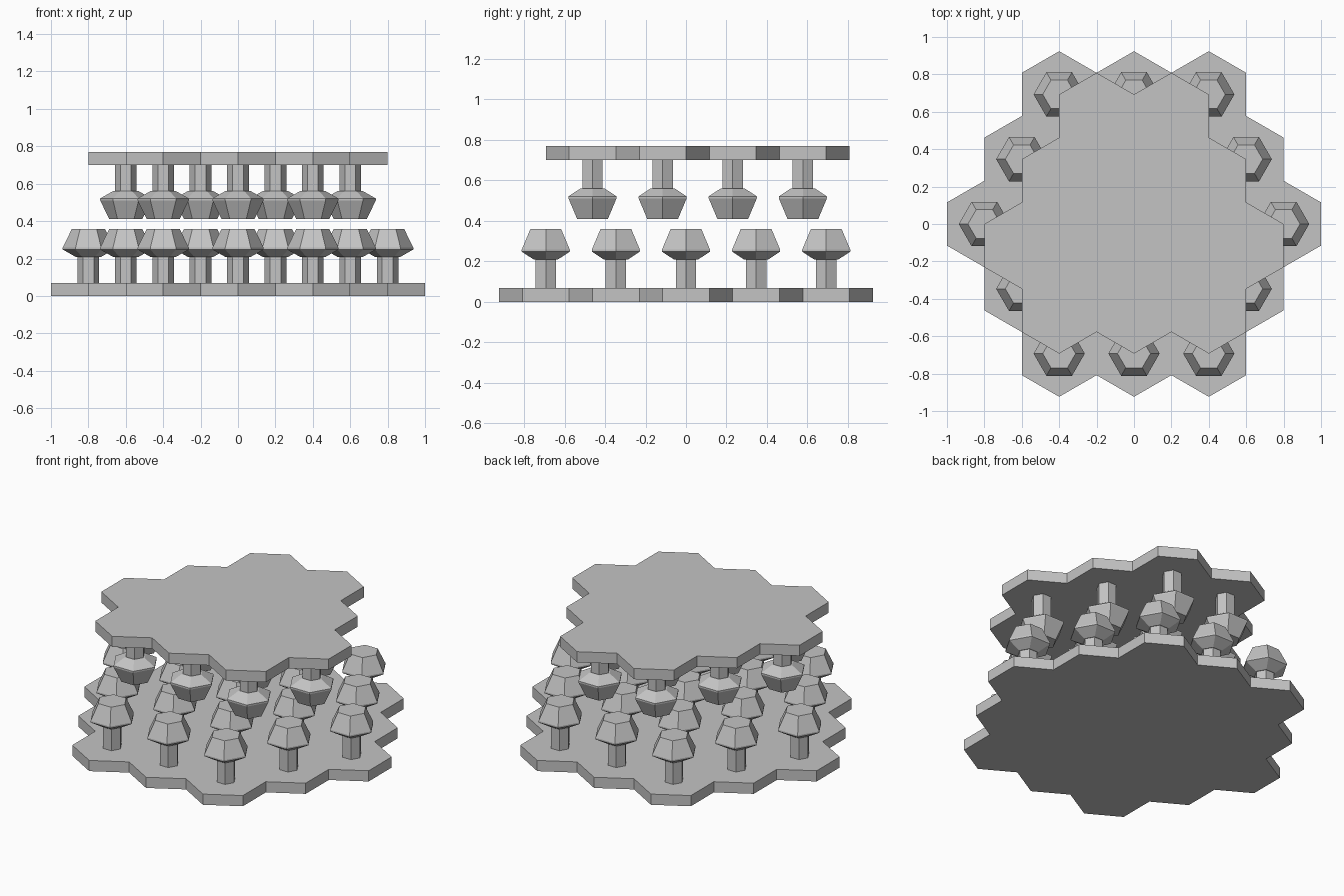
import bpy
import bmesh
from math import cos, sin, pi, sqrt

cube = bpy.data.objects.get("Cube")
if cube:
    bpy.data.objects.remove(cube, do_unlink=True)

PITCH = 0.4                    # spacing of the hexagonal cells
ROW = PITCH * sqrt(3) / 2      # distance between rows
CELL_R = PITCH / sqrt(3)       # corner radius of a cell
PLATE = 0.068                  # plate thickness
HEIGHT = 0.769                 # overall height

grey = bpy.data.materials.new("plain_grey")
grey.use_nodes = True
colour = (0.55, 0.55, 0.55, 1)
grey.diffuse_color = colour
grey.node_tree.nodes["Principled BSDF"].inputs["Base Color"].default_value = colour


def to_mesh(bm, name):
    bmesh.ops.recalc_face_normals(bm, faces=bm.faces)
    mesh = bpy.data.meshes.new(name)
    bm.to_mesh(mesh)
    bm.free()
    mesh.materials.append(grey)
    return mesh


def place(name, mesh, location=(0, 0, 0), turn=0):
    obj = bpy.data.objects.new(name, mesh)
    obj.location = location
    obj.rotation_euler.x = turn
    bpy.context.collection.objects.link(obj)


def cell_centres(counts, first_y):
    """Rows of cells, each row centred on x = 0."""
    return [((i - (n - 1) / 2) * PITCH, first_y + r * ROW)
            for r, n in enumerate(counts) for i in range(n)]


def plate_mesh(name, centres):
    """Joined hexagonal cells merged into one outline and extruded."""
    bm = bmesh.new()
    for x, y in centres:
        corners = [bm.verts.new((x + CELL_R * sin(k * pi / 3),
                                 y + CELL_R * cos(k * pi / 3), 0))
                   for k in range(6)]
        bm.faces.new(corners)
    bmesh.ops.remove_doubles(bm, verts=bm.verts, dist=0.001)
    bmesh.ops.dissolve_faces(bm, faces=bm.faces, use_verts=False)
    ext = bmesh.ops.extrude_face_region(bm, geom=bm.faces[:], use_keep_orig=True)
    top = [v for v in ext["geom"] if isinstance(v, bmesh.types.BMVert)]
    bmesh.ops.translate(bm, verts=top, vec=(0, 0, PLATE))
    return to_mesh(bm, name)


def hex_solid(name, profile):
    """Six-sided solid from (radius, height) rings."""
    bm = bmesh.new()
    rings = [[bm.verts.new((r * cos(k * pi / 3), r * sin(k * pi / 3), z))
              for k in range(6)] for r, z in profile]
    for a, b in zip(rings, rings[1:]):
        for k in range(6):
            j = (k + 1) % 6
            bm.faces.new((a[k], a[j], b[j], b[k]))
    bm.faces.new(rings[0])
    bm.faces.new(rings[-1])
    return to_mesh(bm, name)


# Shared stem and mushroom-shaped head
stem = hex_solid("stem", [(0.058, PLATE), (0.058, 0.215)])
head = hex_solid("head", [(0.067, 0.208), (0.137, 0.248),
                          (0.137, 0.258), (0.088, 0.359)])

# Lower half stands up, upper half hangs upside down
halves = [("lower", (3, 4, 5, 4, 3), -2 * ROW, 0, 0),
          ("upper", (3, 4, 3, 2), -4 * ROW / 3, HEIGHT, pi)]
for label, counts, first_y, z, turn in halves:
    centres = cell_centres(counts, first_y)
    place(label + "_plate", plate_mesh(label + "_plate", centres),
          (0, 0, HEIGHT - PLATE if turn else 0))
    for i, (x, y) in enumerate(centres, 1):
        place(f"{label}_stem_{i}", stem, (x, y, z), turn)
        place(f"{label}_head_{i}", head, (x, y, z), turn)
